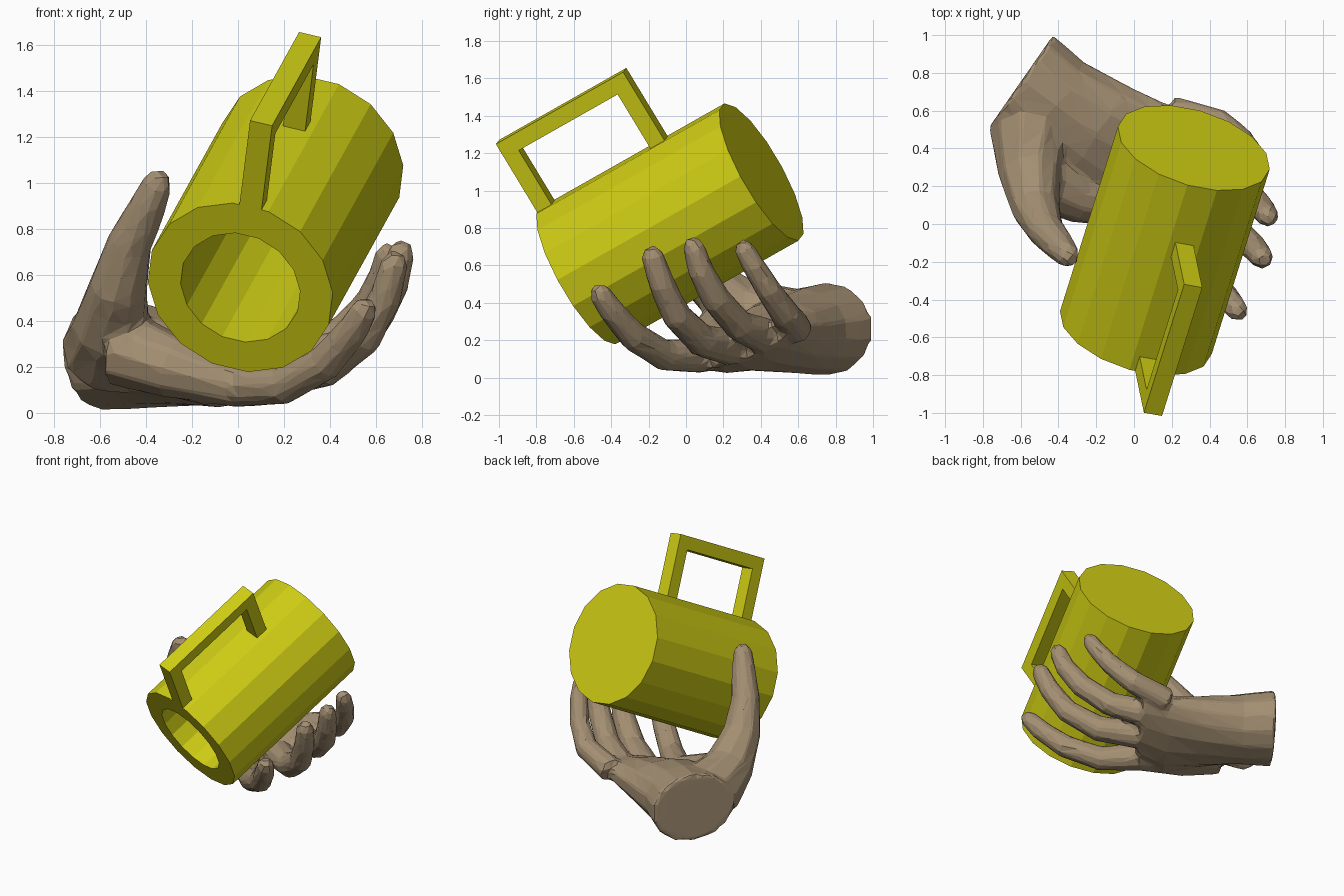
import bpy, bmesh
from math import pi, cos, sin
from mathutils import Vector, Matrix

cube = bpy.data.objects.get("Cube")
if cube:
    bpy.data.objects.remove(cube, do_unlink=True)


def material(name, rgb):
    m = bpy.data.materials.new(name)
    m.use_nodes = True
    m.diffuse_color = (*rgb, 1)
    bsdf = next(n for n in m.node_tree.nodes if n.type == 'BSDF_PRINCIPLED')
    bsdf.inputs["Base Color"].default_value = (*rgb, 1)
    return m


YELLOW = material("mug yellow", (0.61, 0.60, 0.007))
SKIN = material("skin tan", (0.37, 0.275, 0.17))


def add_object(name, bm, mat):
    bmesh.ops.recalc_face_normals(bm, faces=bm.faces)
    me = bpy.data.meshes.new(name)
    bm.to_mesh(me)
    bm.free()
    me.materials.append(mat)
    ob = bpy.data.objects.new(name, me)
    bpy.context.collection.objects.link(ob)
    return ob


def loft(bm, rings, sides):
    """Skin rings given as (centre, half-axis a, half-axis b), closed at both ends."""
    loops = []
    for c, a, b in rings:
        angles = [2 * pi * (i + 0.5) / sides for i in range(sides)]
        loops.append([bm.verts.new(c + a * cos(t) + b * sin(t)) for t in angles])
    faces = [bm.faces.new(loops[0][::-1]), bm.faces.new(loops[-1])]
    for lo, hi in zip(loops, loops[1:]):
        for i in range(sides):
            j = (i + 1) % sides
            faces.append(bm.faces.new((lo[i], lo[j], hi[j], hi[i])))
    bmesh.ops.recalc_face_normals(bm, faces=faces)


def tube(bm, points, sides=10):
    """Tapered limb through (x, y, z, radius) points with a rounded tip."""
    pts = [(Vector(p[:3]), p[3]) for p in points]
    end, r = pts[-1]
    pts.append((end + (end - pts[-2][0]).normalized() * r * 0.8, r * 0.55))
    rings = []
    for i, (p, r) in enumerate(pts):
        d = pts[min(i + 1, len(pts) - 1)][0] - pts[max(i - 1, 0)][0]
        a = d.cross(Vector((0.57, 0.82, 0))).normalized()
        b = d.cross(a).normalized()
        rings.append((p, a * r, b * r))
    loft(bm, rings, sides)


# Mug frame: local z runs from rim to base, local x points to the handle
axis = Vector((0.263, 0.839, 0.475)).normalized()
up = Vector((0.113, -0.498, 0.86))
up = (up - axis * up.dot(axis)).normalized()
side = axis.cross(up)
mug_frame = Matrix((up, side, axis)).transposed().to_4x4()
mug_frame.translation = (0.01, -0.575, 0.545)

# Mug body with a hollow inside
bm = bmesh.new()
X, Y, Z = Vector((1, 0, 0)), Vector((0, 1, 0)), Vector((0, 0, 1))
loft(bm, [(Z * h, X * r, Y * r) for h, r in
          ((1.06, 0.27), (0, 0.27), (0, 0.418), (1.165, 0.418))], 16)
body = add_object("mug_body", bm, YELLOW)
body.data.transform(mug_frame)

# Square handle made of two posts and a grip bar
bm = bmesh.new()
for centre, size in (((0.6, 0, 0.045), (0.48, 0.1, 0.09)),
                     ((0.6, 0, 0.765), (0.48, 0.1, 0.09)),
                     ((0.795, 0, 0.405), (0.09, 0.1, 0.63))):
    bmesh.ops.create_cube(bm, size=1, matrix=Matrix.Translation(centre)
                          @ Matrix.Diagonal((*size, 1)))
handle = add_object("mug_handle", bm, YELLOW)
handle.data.transform(mug_frame)

# Hand: wrist and palm
bm = bmesh.new()
palm = [((-0.595, 0.76, 0.26), 0.30, 0.25, 0),
        ((-0.42, 0.63, 0.25), 0.28, 0.23, 0),
        ((-0.20, 0.47, 0.22), 0.32, 0.19, 0.08),
        ((0.00, 0.34, 0.18), 0.36, 0.14, 0.2),
        ((0.20, 0.29, 0.17), 0.31, 0.09, 0.25)]
loft(bm, [(Vector(c), Vector((0.57, 0.82, tilt)).normalized() * w, Z * h)
          for c, w, h, tilt in palm], 14)

# Hand: fingers, thumb and the web of the thumb
digits = {
    "index": [(0, 0.08, 0.12, 0.1), (0.2, -0.12, 0.12, 0.085),
              (0.38, -0.28, 0.22, 0.08), (0.5, -0.4, 0.36, 0.07),
              (0.55, -0.46, 0.45, 0.06)],
    "middle": [(0.15, 0.25, 0.16, 0.1), (0.38, 0.08, 0.2, 0.09),
               (0.55, -0.05, 0.33, 0.08), (0.64, -0.13, 0.5, 0.072),
               (0.68, -0.18, 0.65, 0.062)],
    "ring": [(0.25, 0.42, 0.22, 0.1), (0.45, 0.28, 0.28, 0.085),
             (0.6, 0.16, 0.42, 0.08), (0.68, 0.08, 0.57, 0.07),
             (0.71, 0.04, 0.7, 0.06)],
    "little": [(0.2, 0.59, 0.26, 0.09), (0.45, 0.53, 0.34, 0.08),
               (0.57, 0.44, 0.47, 0.07), (0.63, 0.36, 0.6, 0.063),
               (0.65, 0.31, 0.69, 0.055)],
    "thumb": [(-0.55, 0.5, 0.28, 0.22), (-0.55, 0.27, 0.38, 0.17),
              (-0.52, 0.08, 0.55, 0.13), (-0.47, -0.03, 0.74, 0.1),
              (-0.39, -0.12, 0.9, 0.083), (-0.35, -0.17, 1.0, 0.066)],
    "web": [(-0.5, 0.25, 0.28, 0.17), (-0.28, 0.14, 0.2, 0.14),
            (0, 0.08, 0.12, 0.1)],
}
for points in digits.values():
    tube(bm, points)
hand = add_object("hand", bm, SKIN)

# Fuse the hand into one skin, soften the joints and reduce to broad facets
fuse = hand.modifiers.new("fuse", 'REMESH')
fuse.mode = 'VOXEL'
fuse.voxel_size = 0.018
soften = hand.modifiers.new("soften", 'SMOOTH')
soften.iterations = 5
facet = hand.modifiers.new("facet", 'DECIMATE')
facet.ratio = 0.055
